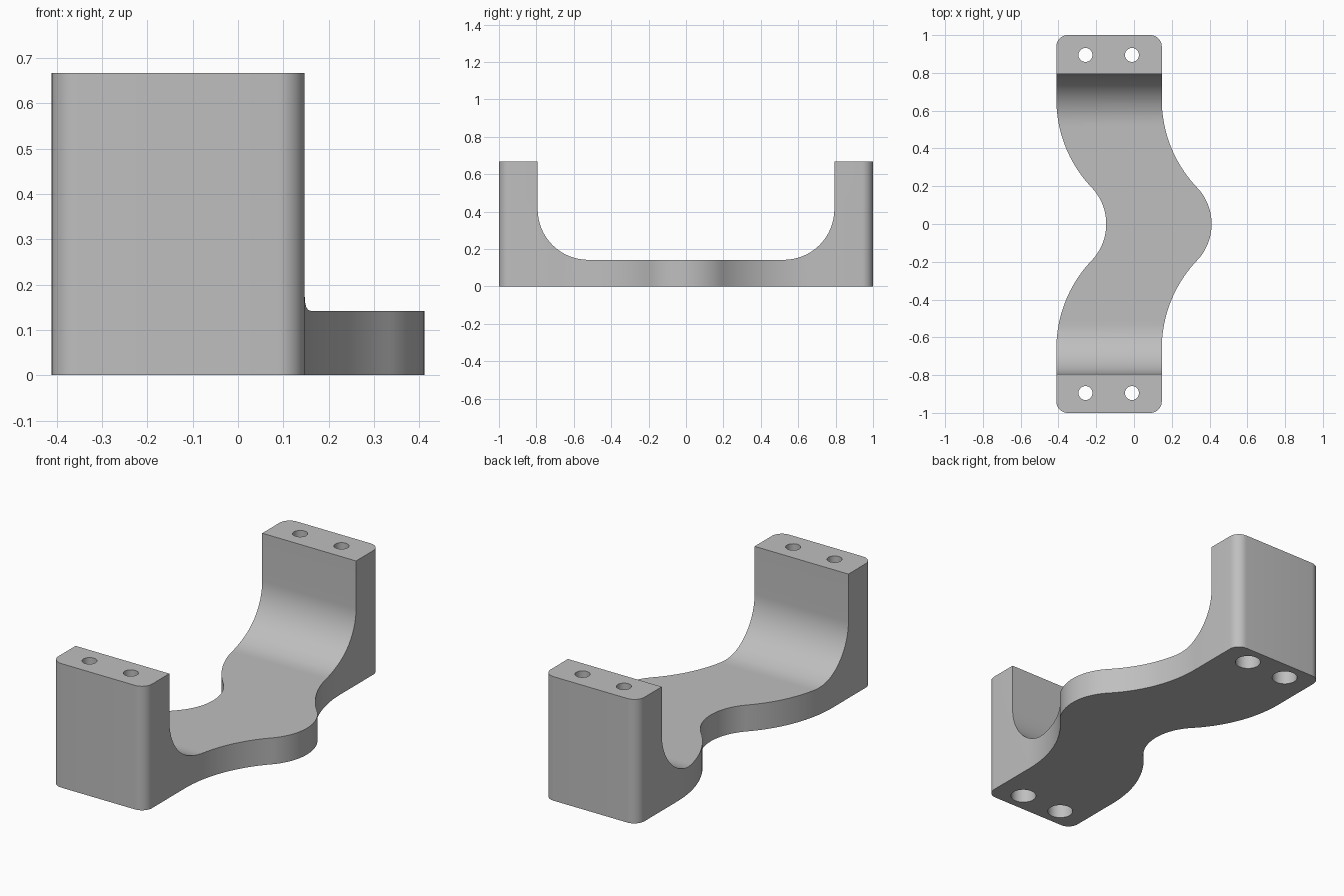
import bpy, bmesh
from math import sin, cos, atan, radians, pi
from mathutils import Matrix, Vector

if "Cube" in bpy.data.objects:
    bpy.data.objects.remove(bpy.data.objects["Cube"])

HALF_X, WIDTH, HEIGHT = 0.411, 0.558, 0.667
FLOOR, INNER_Y, COVE = 0.142, 0.793, 0.27
CORNER = 0.06

grey = bpy.data.materials.new("plain grey")
grey.use_nodes = True
colour = (0.52, 0.52, 0.52, 1)
grey.diffuse_color = colour
grey.node_tree.nodes["Principled BSDF"].inputs["Base Color"].default_value = colour


def arc(cx, cy, r, start, end, n=16):
    """Points on a circular arc, angles in radians."""
    steps = [start + (end - start) * i / n for i in range(n + 1)]
    return [(cx + r * cos(a), cy + r * sin(a)) for a in steps]


def prism(name, outline, place, direction):
    """Extrude a closed 2D outline along a direction."""
    bm = bmesh.new()
    face = bm.faces.new([bm.verts.new(place(a, b)) for a, b in outline])
    new = bmesh.ops.extrude_face_region(bm, geom=[face])["geom"]
    moved = [v for v in new if isinstance(v, bmesh.types.BMVert)]
    bmesh.ops.translate(bm, verts=moved, vec=Vector(direction))
    bmesh.ops.recalc_face_normals(bm, faces=bm.faces)
    mesh = bpy.data.meshes.new(name)
    bm.to_mesh(mesh)
    bm.free()
    mesh.materials.append(grey)
    obj = bpy.data.objects.new(name, mesh)
    bpy.context.collection.objects.link(obj)
    return obj


def cut(target, cutter):
    """Subtract a cutter and delete it."""
    mod = target.modifiers.new("cut", 'BOOLEAN')
    mod.operation, mod.solver, mod.object = 'DIFFERENCE', 'EXACT', cutter
    bpy.context.view_layer.objects.active = target
    bpy.ops.object.modifier_apply(modifier=mod.name)
    bpy.data.objects.remove(cutter)


# Wavy side edge: a broad arc flowing tangentially into a tight middle arc
BEND_Y, TIGHT = 0.66, 0.28
turn = 2 * atan((2 * HALF_X - WIDTH) / BEND_Y)
broad = BEND_Y / sin(turn) - TIGHT
upper = arc(-HALF_X + broad, BEND_Y, broad, pi, pi + turn, 24)
upper += arc(-HALF_X + (2 * HALF_X - WIDTH) - TIGHT, 0, TIGHT, turn, 0)[1:]
wave = upper + [(x, -y) for x, y in reversed(upper[:-1])]

# Plan outline with rounded outer corners
low, high = -HALF_X + CORNER, -HALF_X + WIDTH - CORNER
end = 1 - CORNER
plan = wave
plan = plan + arc(low, -end, CORNER, pi, 1.5 * pi, 10)
plan += arc(high, -end, CORNER, 1.5 * pi, 2 * pi, 10)
plan += [(x + WIDTH, y) for x, y in reversed(wave)]
plan += arc(high, end, CORNER, 0, pi / 2, 10)
plan += arc(low, end, CORNER, pi / 2, pi, 10)
bracket = prism("curved_bracket", plan, lambda x, y: (x, y, 0), (0, 0, HEIGHT))

# Coved channel between the two end posts
cove = arc(INNER_Y - COVE, FLOOR + COVE, COVE, -pi / 2, 0, 24)
channel = [(-y, z) for y, z in reversed(cove)] + cove
channel += [(INNER_Y, 1), (-INNER_Y, 1)]
cut(bracket, prism("channel_cutter", channel, lambda y, z: (-1, y, z), (2, 0, 0)))

# Bolt holes, wider from below
for y in (-0.895, 0.895):
    for x in (-0.257, -0.011):
        for radius, bottom, top in ((0.037, -0.1, 0.8), (0.064, -0.1, 0.4)):
            circle = arc(x, y, radius, 0, 2 * pi, 32)[:-1]
            cut(bracket, prism("hole_cutter", circle,
                               lambda a, b: (a, b, bottom), (0, 0, top - bottom)))

bpy.ops.object.select_all(action='DESELECT')
bracket.select_set(True)
bpy.context.view_layer.objects.active = bracket
bpy.ops.object.shade_smooth_by_angle(angle=radians(30))
